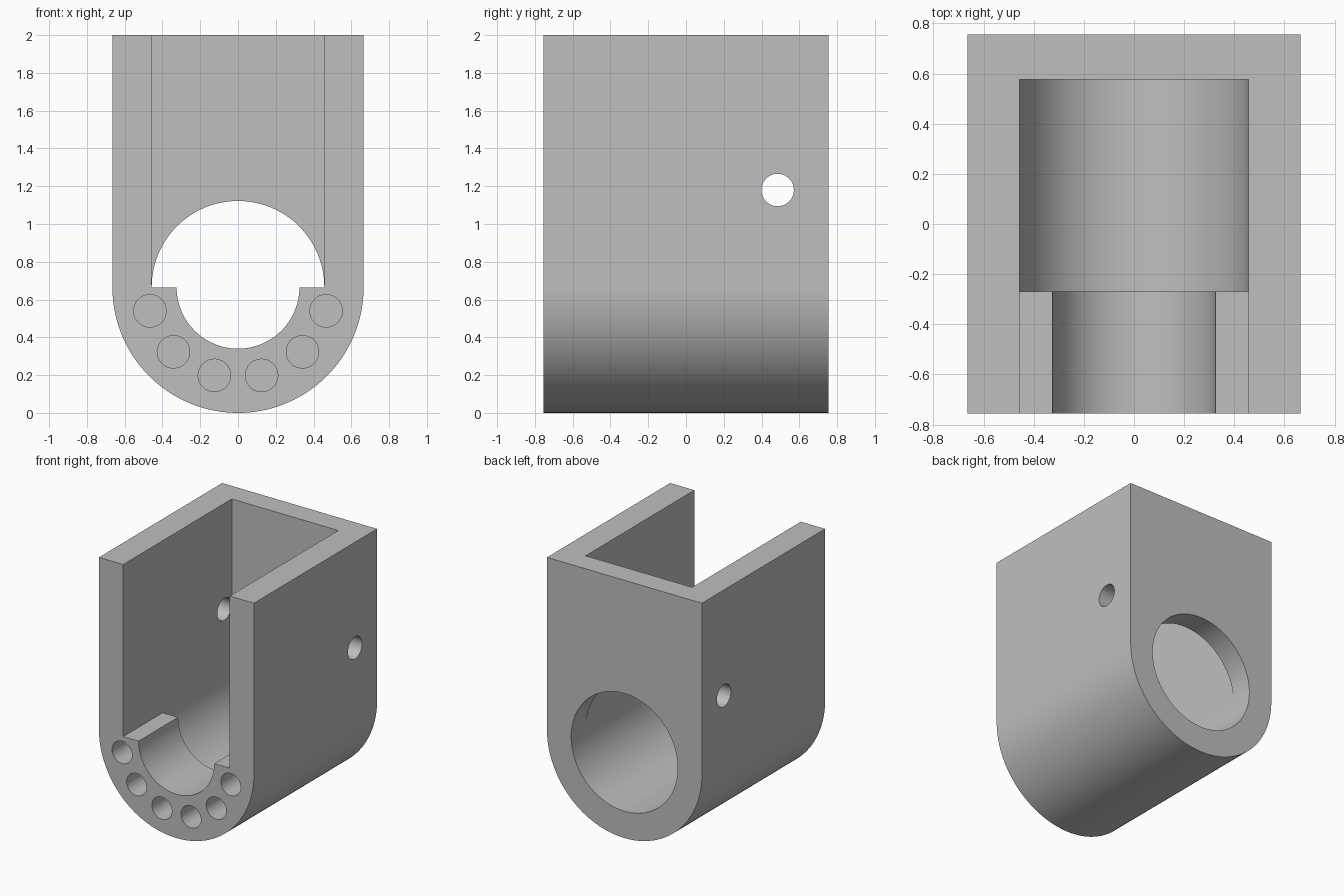
import bpy, bmesh
from math import pi, sin, cos, radians
from mathutils import Vector

R = 0.665        # outer radius, also height of the bore axis
BORE = 0.457     # large bore radius and half width of the slot
NECK = 0.325     # small front bore radius
FRONT, BACK = -0.755, 0.755
STEP = -0.27     # where the small bore meets the large one

if "Cube" in bpy.data.objects:
    bpy.data.objects.remove(bpy.data.objects["Cube"], do_unlink=True)

grey = bpy.data.materials.new("plain grey")
grey.use_nodes = True
colour = (0.52, 0.52, 0.52, 1)
grey.diffuse_color = colour
grey.node_tree.nodes["Principled BSDF"].inputs["Base Color"].default_value = colour


def arc(radius, start, end, steps, cx=0, cz=R):
    angles = [start + (end - start) * i / steps for i in range(steps + 1)]
    return [(cx + radius * cos(a), cz + radius * sin(a)) for a in angles]


def circle(radius, cx=0, cz=R, steps=96):
    return arc(radius, 0, 2 * pi, steps, cx, cz)[:-1]


def prism(name, profile, start, end, sideways=False):
    """Extrude a flat profile along y, or along x when sideways."""
    bm = bmesh.new()
    place = (lambda u, v: (start, u, v)) if sideways else (lambda u, v: (u, start, v))
    face = bm.faces.new([bm.verts.new(place(u, v)) for u, v in profile])
    move = Vector((end - start, 0, 0) if sideways else (0, end - start, 0))
    out = bmesh.ops.extrude_face_region(bm, geom=[face], use_keep_orig=True)
    bmesh.ops.translate(bm, vec=move,
                        verts=[g for g in out["geom"] if isinstance(g, bmesh.types.BMVert)])
    bmesh.ops.recalc_face_normals(bm, faces=bm.faces)
    mesh = bpy.data.meshes.new(name)
    bm.to_mesh(mesh)
    bm.free()
    mesh.materials.append(grey)
    obj = bpy.data.objects.new(name, mesh)
    bpy.context.collection.objects.link(obj)
    return obj


# Housing: straight walls on a half round base
housing = prism("housing", arc(R, pi, 2 * pi, 96) + [(R, 2), (-R, 2)], FRONT, BACK)

# Slot open at the top and front, and the stepped bore below it
slot = [(-BORE, R), (BORE, R), (BORE, 2.1), (-BORE, 2.1)]
cutters = [
    prism("slot_cutter", slot, FRONT - 0.1, 0.577),
    prism("large_bore_cutter", circle(BORE), STEP, BACK + 0.1),
    prism("small_bore_cutter", circle(NECK), FRONT - 0.1, STEP + 0.1),
    prism("cross_hole_cutter", circle(0.086, 0.485, 1.18, 48), -1, 1, sideways=True),
]

# Ring of blind holes in the front rim
for angle in range(195, 360, 30):
    a = radians(angle)
    profile = circle(0.086, 0.483 * cos(a), R + 0.483 * sin(a), 48)
    cutters.append(prism("rim_hole_cutter", profile, FRONT - 0.1, FRONT + 0.3))

# Cut one after another, then drop the cutters
bpy.context.view_layer.objects.active = housing
for cutter in cutters:
    mod = housing.modifiers.new("cut", "BOOLEAN")
    mod.operation = "DIFFERENCE"
    mod.solver = "EXACT"
    mod.object = cutter
    bpy.ops.object.modifier_apply(modifier=mod.name)
    bpy.data.objects.remove(cutter, do_unlink=True)

# Smooth round walls, sharp edges
bpy.ops.object.select_all(action="DESELECT")
housing.select_set(True)
bpy.ops.object.shade_smooth_by_angle(angle=radians(30))
